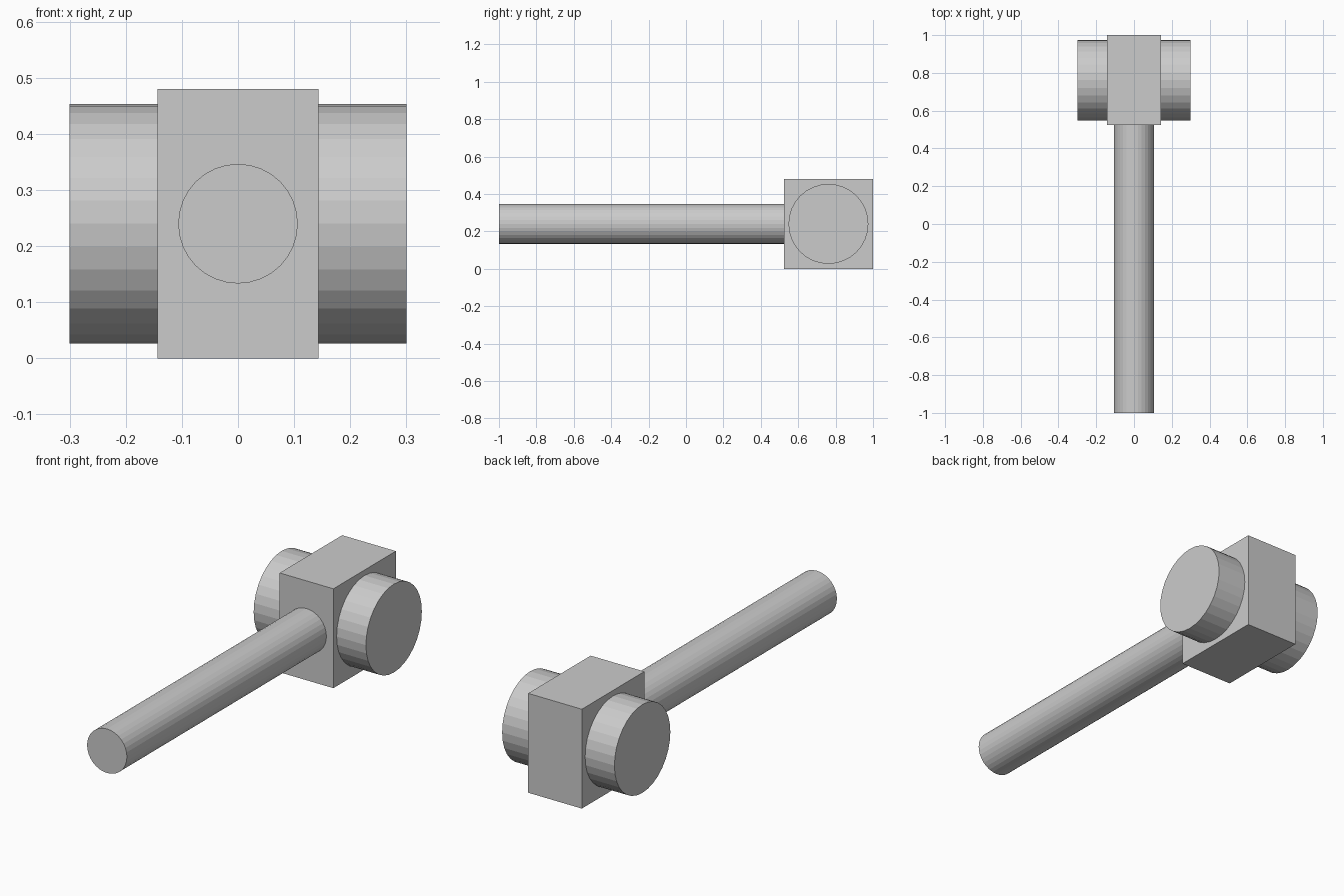
import bpy
from math import pi

if "Cube" in bpy.data.objects:
    bpy.data.objects.remove(bpy.data.objects["Cube"])

AXIS_Z = 0.24    # shared centre height of all parts
HEAD_Y = 0.7615  # centre of the head along the handle


def cylinder(name, radius, length, location, rotation):
    bpy.ops.mesh.primitive_cylinder_add(vertices=32, radius=radius, depth=length,
                                        location=location, rotation=rotation)
    bpy.context.object.name = name


# Rectangular block holding the head
bpy.ops.mesh.primitive_cube_add(size=1, location=(0, HEAD_Y, AXIS_Z))
block = bpy.context.object
block.name = "head_block"
block.scale = (0.287, 0.477, 0.48)
bpy.ops.object.transform_apply(location=False, rotation=False, scale=True)

# Striking cylinder running sideways through the block
cylinder("striking_head", 0.2135, 0.6, (0, HEAD_Y, AXIS_Z), (0, pi / 2, 0))

# Long round handle, its end seated just inside the block
front, back = -1.0, 0.54
cylinder("handle", 0.1065, back - front, (0, (front + back) / 2, AXIS_Z), (pi / 2, 0, 0))
